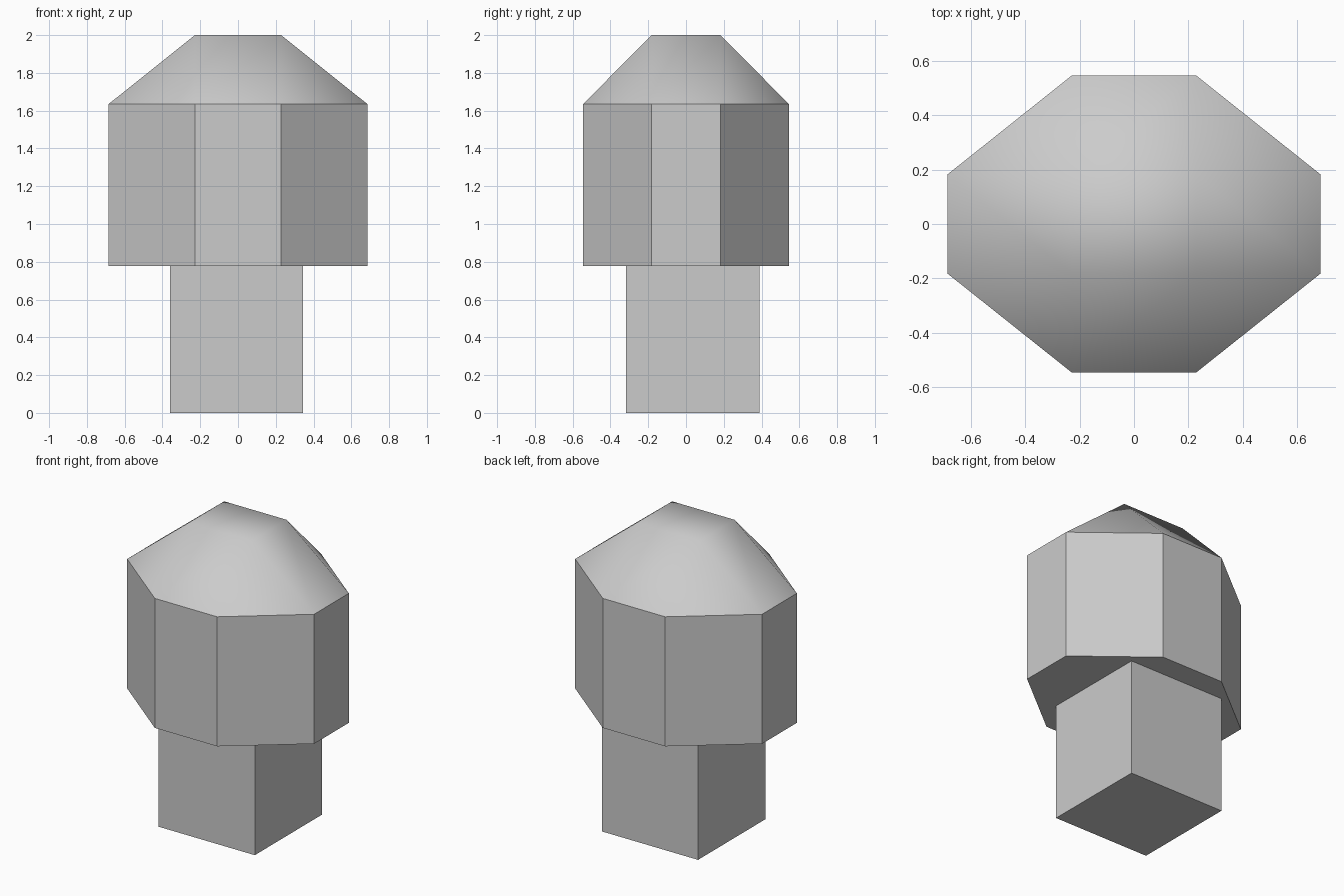
import bpy
import bmesh

if "Cube" in bpy.data.objects:
    bpy.data.objects.remove(bpy.data.objects["Cube"])


def add_object(name, bm):
    bmesh.ops.recalc_face_normals(bm, faces=bm.faces[:])
    mesh = bpy.data.meshes.new(name)
    bm.to_mesh(mesh)
    bm.free()
    obj = bpy.data.objects.new(name, mesh)
    bpy.context.collection.objects.link(obj)
    return obj


# Trunk: square post, slightly off centre, tucked just inside the canopy
X0, X1, Y0, Y1, TRUNK_TOP = -0.36, 0.345, -0.317, 0.388, 0.79
bm = bmesh.new()
bmesh.ops.create_cube(bm, size=1)
for v in bm.verts:
    v.co.x = X1 if v.co.x > 0 else X0
    v.co.y = Y1 if v.co.y > 0 else Y0
    v.co.z = TRUNK_TOP if v.co.z > 0 else 0
add_object("trunk", bm)

# Canopy: flat-sided octagonal drum with a smooth hipped cap
RX, RY = 0.685, 0.545          # half sizes of the octagon
TX, TY = RX / 3, RY / 3        # half sizes of the flat top
Z_BOTTOM, Z_EAVE, Z_TOP = 0.777, 1.635, 2.0
outline = [(TX, -RY), (RX, -TY), (RX, TY), (TX, RY),
           (-TX, RY), (-RX, TY), (-RX, -TY), (-TX, -RY)]
bm = bmesh.new()
low = [bm.verts.new((x, y, Z_BOTTOM)) for x, y in outline]
eave = [bm.verts.new((x, y, Z_EAVE)) for x, y in outline]
top = [bm.verts.new((x, y, Z_TOP))
       for x, y in ((TX, -TY), (TX, TY), (-TX, TY), (-TX, -TY))]

# Underside and walls
bm.faces.new(low[::-1])
for i in range(8):
    j = (i + 1) % 8
    bm.faces.new((low[i], low[j], eave[j], eave[i]))

# Cap: flat top, four corner triangles and four sloping sides
cap = [bm.faces.new(top)]
for k in range(4):
    a, b, c = eave[2 * k], eave[2 * k + 1], eave[(2 * k + 2) % 8]
    cap.append(bm.faces.new((a, b, top[k])))
    cap.append(bm.faces.new((b, c, top[(k + 1) % 4], top[k])))
for f in cap:
    f.smooth = True
    for e in f.edges:
        if all(abs(v.co.z - Z_EAVE) < 1e-4 for v in e.verts):
            e.smooth = False   # keep the eave crisp
add_object("canopy", bm)
